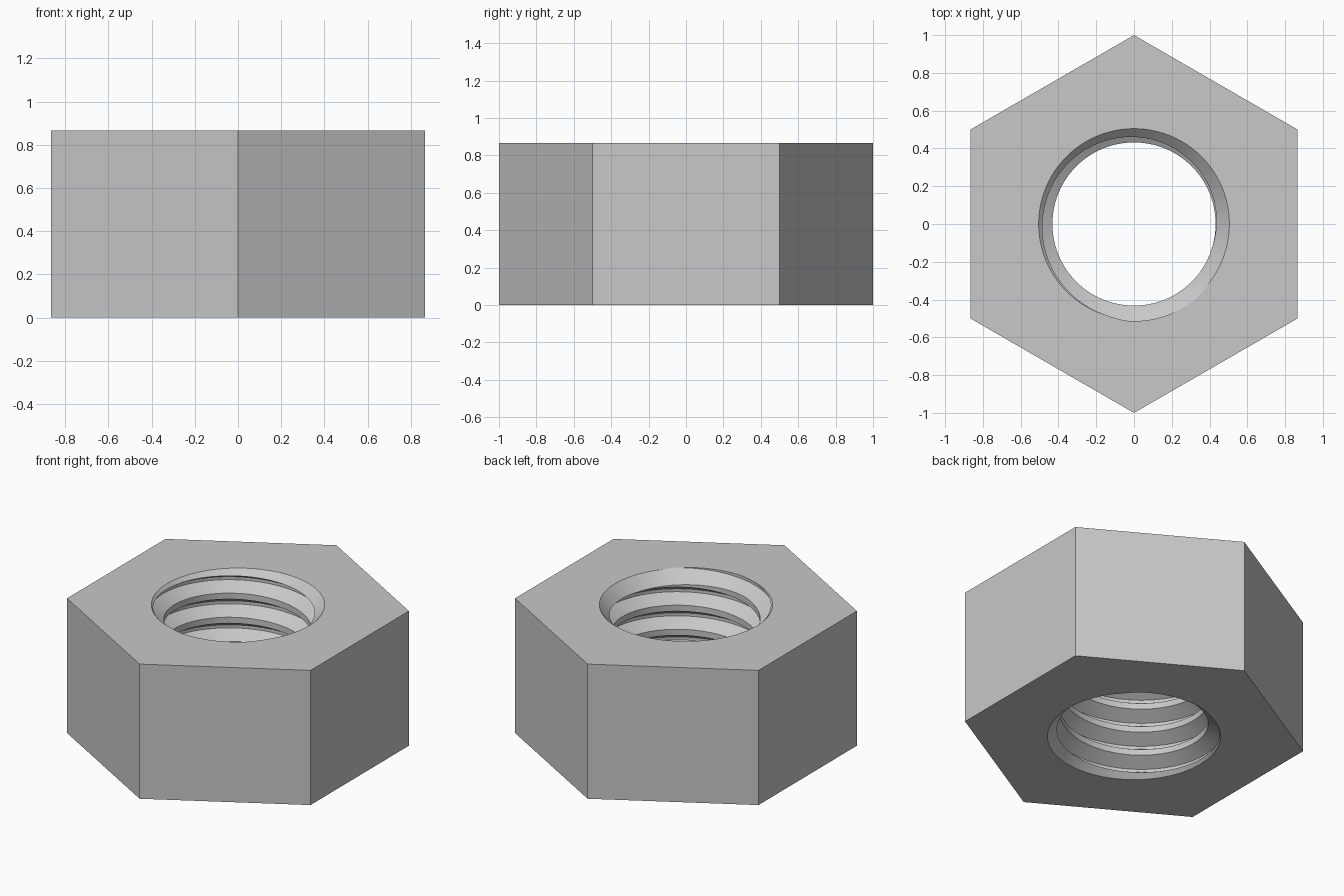
import bpy, bmesh, math
from mathutils import Matrix

if "Cube" in bpy.data.objects:
    bpy.data.objects.remove(bpy.data.objects["Cube"], do_unlink=True)

HEIGHT = 0.866
PITCH = 0.155
MINOR, MAJOR = 0.432, 0.514      # thread crest and root radii
MOUTH = 0.505                    # countersink radius at each face
SEGS = 96

steel = bpy.data.materials.new("plain steel")
steel.use_nodes = True
steel.diffuse_color = (0.58, 0.58, 0.58, 1)
steel.node_tree.nodes["Principled BSDF"].inputs["Base Color"].default_value = steel.diffuse_color


def make_object(name, bm):
    bmesh.ops.recalc_face_normals(bm, faces=bm.faces)
    mesh = bpy.data.meshes.new(name)
    bm.to_mesh(mesh)
    bm.free()
    mesh.materials.append(steel)
    obj = bpy.data.objects.new(name, mesh)
    bpy.context.collection.objects.link(obj)
    return obj


def cylinder(name, sides, r_low, r_high, depth, z, turn=0):
    bm = bmesh.new()
    bmesh.ops.create_cone(bm, cap_ends=True, segments=sides, radius1=r_low, radius2=r_high,
                          depth=depth, matrix=Matrix.Translation((0, 0, z)) @ Matrix.Rotation(turn, 4, "Z"))
    return make_object(name, bm)


def thread_rod(name):
    """Right-hand threaded rod: each column is one pitch-repeating profile lifted along the helix."""
    # One pitch, centred on the crest: flat crest, flank, narrow root, flank
    profile = [(MINOR, -1 / 8), (MINOR, 1 / 8), (MAJOR, 7 / 16), (MAJOR, 9 / 16)]
    turns = 10
    start = 0.718 - 7 * PITCH
    bm = bmesh.new()
    columns = []
    for i in range(SEGS + 1):
        a = math.tau * i / SEGS
        lift = start + PITCH * (a - math.radians(125)) / math.tau
        columns.append([(r * math.cos(a), r * math.sin(a), lift + (t + k) * PITCH)
                        for k in range(turns) for r, t in profile])
    verts = [[bm.verts.new(p) for p in col] for col in columns[:-1]]
    # The last column is the first one shifted up by a pitch
    step = len(profile)
    verts.append(verts[0][step:] + [bm.verts.new(p) for p in columns[-1][-step:]])
    for left, right in zip(verts, verts[1:]):
        for j in range(len(left) - 1):
            bm.faces.new((left[j], right[j], right[j + 1], left[j + 1]))
    # Close both ends with a fan to the axis
    for z in (start - 2 * PITCH, start + (turns + 2) * PITCH):
        side = [e for e in bm.edges if e.is_boundary
                and (sum(v.co.z for v in e.verts) / 2 < HEIGHT / 2) == (z < 0)]
        hub = bm.verts.new((0, 0, z))
        for e in side:
            bm.faces.new((e.verts[0], e.verts[1], hub))
    return make_object(name, bm)


# Hexagonal body, with corners on the y axis
nut = cylinder("hex_nut", 6, 1, 1, HEIGHT, HEIGHT / 2, math.radians(30))
if max(v.co.y for v in nut.data.vertices) < 0.95:
    nut.data.transform(Matrix.Rotation(math.radians(30), 4, "Z"))

# Threaded bore and the two countersinks
reach, over = 0.15, 0.05
span = reach + over
cutters = [
    thread_rod("thread_cutter"),
    cylinder("top_countersink_cutter", SEGS, MOUTH - reach, MOUTH + over, span,
             HEIGHT + (over - reach) / 2),
    cylinder("bottom_countersink_cutter", SEGS, MOUTH + over, MOUTH - reach, span,
             (reach - over) / 2),
]
bpy.ops.object.select_all(action="DESELECT")
bpy.context.view_layer.objects.active = nut
nut.select_set(True)
for cutter in cutters:
    cutter.hide_render = True
    cut = nut.modifiers.new(cutter.name, "BOOLEAN")
    cut.operation = "DIFFERENCE"
    cut.solver = "EXACT"
    cut.object = cutter
    bpy.ops.object.modifier_apply(modifier=cut.name)
    bpy.data.objects.remove(cutter, do_unlink=True)

bpy.ops.object.shade_smooth_by_angle(angle=math.radians(25))
